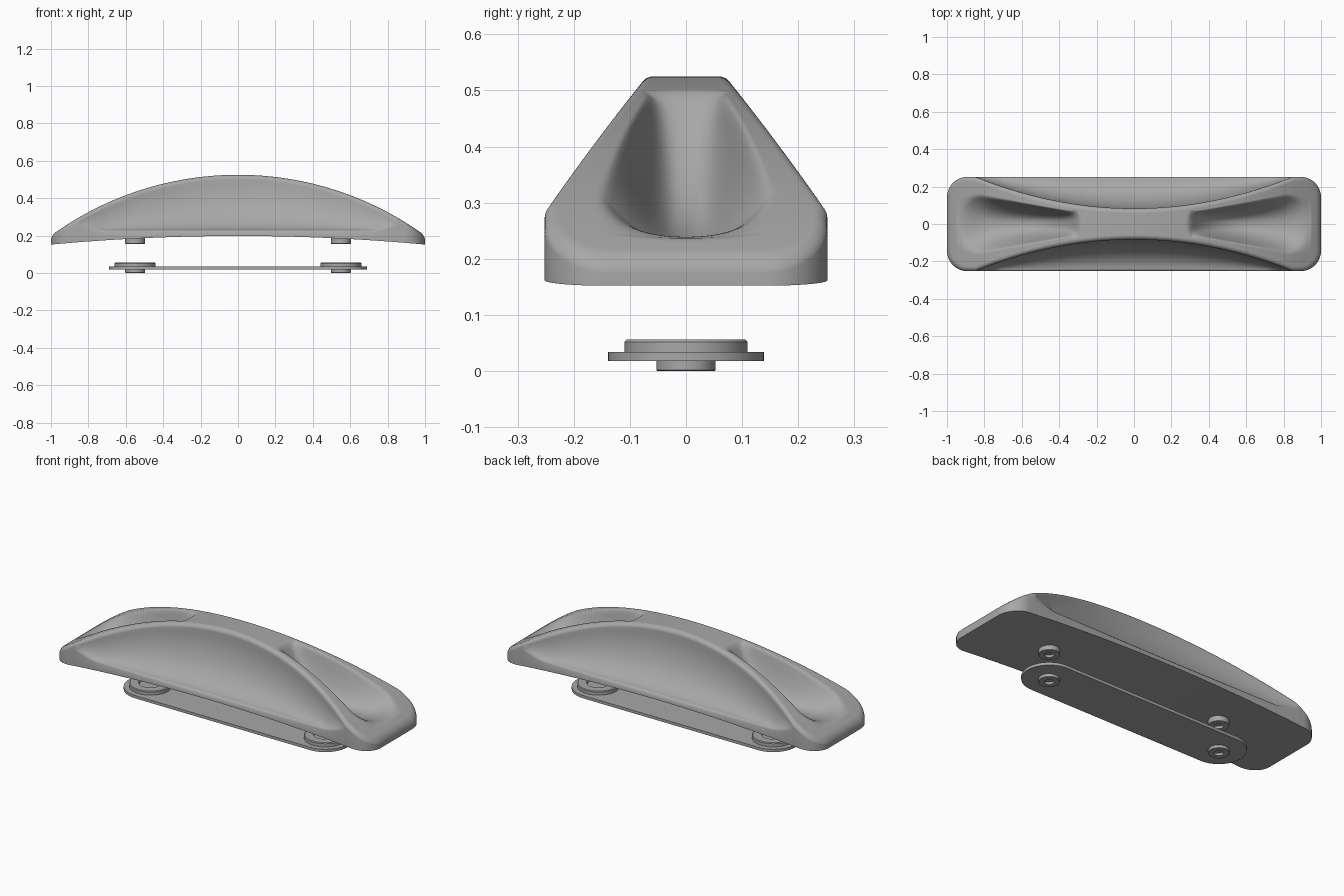
import bpy, bmesh, math

if "Cube" in bpy.data.objects:
    bpy.data.objects.remove(bpy.data.objects["Cube"])

grey = bpy.data.materials.new("mid_grey")
grey.diffuse_color = (0.39, 0.39, 0.39, 1)
grey.use_nodes = True
grey.node_tree.nodes["Principled BSDF"].inputs["Base Color"].default_value = grey.diffuse_color


def finish(bm, name, angle=35):
    bmesh.ops.recalc_face_normals(bm, faces=bm.faces[:])
    me = bpy.data.meshes.new(name)
    bm.to_mesh(me)
    bm.free()
    me.materials.append(grey)
    ob = bpy.data.objects.new(name, me)
    bpy.context.collection.objects.link(ob)
    bpy.ops.object.select_all(action='DESELECT')
    ob.select_set(True)
    bpy.context.view_layer.objects.active = ob
    bpy.ops.object.shade_smooth_by_angle(angle=math.radians(angle))
    return ob


def smin(a, b, k):
    h = max(k - abs(a - b), 0) / k
    return min(a, b) - h * h * k / 4


def fillet(d, r):
    d = min(max(d, 0), r)
    return r - math.sqrt(r * r - (r - d) ** 2)


# Handle: arched block with scooped sides and a teardrop scoop at each end
W, R, ARC, RIM = 0.252, 0.11, 1.70, 0.025


def half_width(x):
    q = max(abs(x) - (1 - R), 0)
    return W - R + math.sqrt(max(R * R - q * q, 0))


def ridge_y(x):
    return 0.083 + 0.235 * x * x


def scoop_half(x):
    return min(0.056 + 0.18 * max(abs(x) - 0.3, 0), 0.15)


def top_z(x, y):
    x, y = abs(x), abs(y)
    arch = 0.525 - ARC + math.sqrt(ARC * ARC - x * x)
    # distance inside the rounded plan outline and inside the ridge line
    qx, qy = x - (1 - R), y - (W - R)
    edge = R - math.hypot(max(qx, 0), max(qy, 0)) - min(max(qx, qy), 0)
    ridge = ridge_y(x)
    if y > ridge:
        # side scoop: steep wall easing into the floor
        t = min((y - ridge) / max(W - ridge, 0.05), 1)
        rise = max(arch - RIM - 0.228, 0)
        return 0.228 + rise * (1 - math.sqrt(1 - (1 - t) ** 2)) - fillet(edge, 0.008)
    z = arch - fillet(min(edge, ridge - y), RIM)
    # end scoop, widening toward the tip
    if x > 0.2:
        u = (x - 0.3) / 0.65
        uc = min(max(u, 0), 1)
        floor = 0.225 + 0.273 * (1 - u) ** 4.5 if u < 1 else 0.225
        e = max((x - 0.79) / 0.175, 0)
        v = (y / scoop_half(x)) ** (3 - uc) + e ** 2.5
        z = smin(z, floor + max(arch - floor, 0.02) * v, 0.035 - 0.023 * uc)
    return z


def ease(i, n):
    s = 2 * i / n - 1
    return s * (1.5 - 0.5 * s * s)


# Grid rows follow the scoop edge, the ridge line and the outer edge
def row_y(x, s):
    hw = half_width(x)
    h = min(scoop_half(x), 0.6 * hw)
    rd = min(ridge_y(x), hw - 0.01)
    a = abs(s)
    if a < 0.375:
        y = h * a / 0.375
    elif a < 0.625:
        y = h + (rd - h) * (1 - (1 - (a - 0.375) / 0.25) ** 1.5)
    else:
        y = rd + (hw - rd) * ((a - 0.625) / 0.375) ** 1.5
    return math.copysign(y, s)


NX, NY = 400, 160
bm = bmesh.new()
top, low = [], []
for i in range(NX + 1):
    x = ease(i, NX)
    hw = half_width(x)
    ys = [row_y(x, 2 * j / NY - 1) for j in range(NY + 1)]
    top.append([bm.verts.new((x, y, top_z(x, y))) for y in ys])
    zb = 0.198 - 0.046 * x * x
    low.append([bm.verts.new((x, y, zb)) for y in (ys if i in (0, NX) else (-hw, hw))])
for i in range(NX):
    a, b = top[i], top[i + 1]
    for j in range(NY):
        bm.faces.new((a[j], b[j], b[j + 1], a[j + 1]))
    for k in (0, -1):
        bm.faces.new((a[k], b[k], low[i + 1][k], low[i][k]))
    bm.faces.new(low[i] + low[i + 1][::-1])
for k in (0, NX):
    for j in range(NY):
        bm.faces.new((top[k][j], top[k][j + 1], low[k][j + 1], low[k][j]))
finish(bm, "handle_body", 60)


# Turned parts: a profile of (radius, z) spun about a vertical axis
def lathe(name, profile, x, n=48):
    bm = bmesh.new()
    rings = []
    for r, z in profile:
        rings.append([bm.verts.new((x + r * math.cos(2 * math.pi * k / n),
                                    r * math.sin(2 * math.pi * k / n), z)) for k in range(n)])
    for a, b in zip(rings, rings[1:]):
        for k in range(n):
            m = (k + 1) % n
            bm.faces.new((a[k], a[m], b[m], b[k]))
    bm.faces.new(rings[0])
    bm.faces.new(rings[-1])
    finish(bm, name)


for side, x in (("left", -0.55), ("right", 0.55)):
    # boss under the handle and foot under the plate, both with a screw hole
    for part, z0, z1 in (("handle_boss", 0.155, 0.205), ("plate_foot", 0.0, 0.02)):
        lathe(f"{part}_{side}", [(0.024, z0 + 0.014), (0.024, z0), (0.051, z0),
                                 (0.053, z0 + 0.002), (0.053, z1)], x)
    # round pad on top of the plate
    lathe(f"plate_pad_{side}", [(0.11, 0.03), (0.11, 0.052), (0.106, 0.056), (0.062, 0.056),
                                (0.058, 0.046)], x)

# Backing plate: a stadium outline given thickness
bm = bmesh.new()
pts = []
for cx, start in ((0.55, -90), (-0.55, 90)):
    for k in range(33):
        a = math.radians(start + 180 * k / 32)
        pts.append((cx + 0.139 * math.cos(a), 0.139 * math.sin(a)))
face = bm.faces.new([bm.verts.new((x, y, 0.018)) for x, y in pts])
ext = bmesh.ops.extrude_face_region(bm, geom=[face], use_keep_orig=True)
for v in (g for g in ext["geom"] if isinstance(g, bmesh.types.BMVert)):
    v.co.z = 0.034
finish(bm, "backing_plate")
